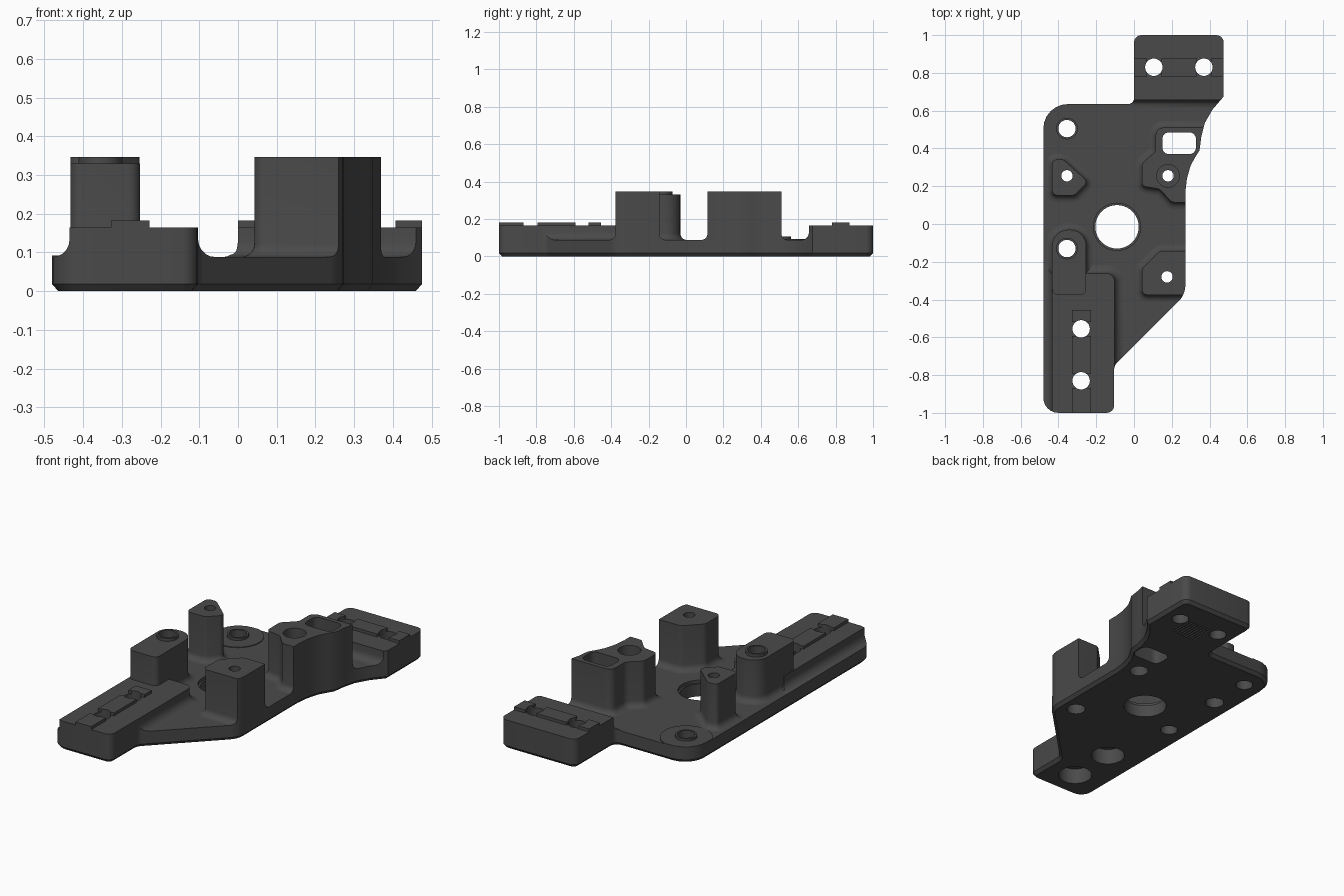
import bpy, bmesh, math
from mathutils import Vector

if "Cube" in bpy.data.objects:
    bpy.data.objects.remove(bpy.data.objects["Cube"])

grey = bpy.data.materials.new("dark_grey")
grey.diffuse_color = (0.068, 0.068, 0.068, 1)
grey.use_nodes = True
grey.node_tree.nodes["Principled BSDF"].inputs["Base Color"].default_value = grey.diffuse_color
PLATE, RAIL, POST = 0.088, 0.165, 0.347


def rounded(corners, n=6):
    """Counter-clockwise outline from (x, y, corner radius)."""
    out = []
    for i, (x, y, r) in enumerate(corners):
        p = Vector((x, y))
        if r == 0:
            out.append(p)
            continue
        a = (Vector(corners[i - 1][:2]) - p).normalized()
        b = (Vector(corners[(i + 1) % len(corners)][:2]) - p).normalized()
        half = a.angle(b) / 2
        c = p + (a + b).normalized() * r / math.sin(half)
        t = r / math.tan(half)
        s, e = p + a * t - c, p + b * t - c
        sweep = math.atan2(s.x * e.y - s.y * e.x, s.dot(e))
        a0 = math.atan2(s.y, s.x)
        out += [c + r * Vector((math.cos(a0 + sweep * k / n), math.sin(a0 + sweep * k / n)))
                for k in range(n + 1)]
    return out


def box(x0, y0, x1, y1, r=0):
    return rounded([(x0, y0, r), (x1, y0, r), (x1, y1, r), (x0, y1, r)])


def circle(x, y, r, n=40):
    return [Vector((x + r * math.cos(2 * math.pi * k / n), y + r * math.sin(2 * math.pi * k / n)))
            for k in range(n)]


def offset(pts, d):
    """Move an outline outward by d."""
    out = []
    for i, p in enumerate(pts):
        u = (p - pts[i - 1]).normalized()
        v = (pts[(i + 1) % len(pts)] - p).normalized()
        nu, nv = Vector((u.y, -u.x)), Vector((v.y, -v.x))
        out.append(p + (nu + nv) * d / (1 + nu.dot(nv)))
    return out


def loft(bm, rings):
    """Closed solid through (outline, height) rings."""
    loops = [[bm.verts.new((p.x, p.y, z)) for p in pts] for pts, z in rings]
    n = len(loops[0])
    faces = [bm.faces.new(loops[0][::-1]), bm.faces.new(loops[-1])]
    for lo, hi in zip(loops, loops[1:]):
        faces += [bm.faces.new((lo[i], lo[(i + 1) % n], hi[(i + 1) % n], hi[i])) for i in range(n)]


def solid(name, *ring_lists):
    bm = bmesh.new()
    for rings in ring_lists:
        loft(bm, rings)
    bmesh.ops.recalc_face_normals(bm, faces=bm.faces)
    me = bpy.data.meshes.new(name)
    bm.to_mesh(me)
    bm.free()
    me.materials.append(grey)
    ob = bpy.data.objects.new(name, me)
    bpy.context.collection.objects.link(ob)
    return ob


def flared(pts, top, r=0.035):
    """Upright wall with a concave fillet where it meets the plate."""
    arc = [(offset(pts, r * (1 - math.sin(a))), PLATE + r * (1 - math.cos(a)))
           for a in (k * math.pi / 10 for k in range(6))]
    return arc + [(pts, top)]


def prism(pts, z0, z1):
    return [(pts, z0), (pts, z1)]


def bore(x, y, steps):
    """Stepped round hole from (radius, height) pairs."""
    return [(circle(x, y, r), z) for r, z in steps]


# Plate outline
outline = rounded([
    (-0.48, -1, 0.08), (-0.105, -1, 0.04), (-0.105, -0.75, 0.05), (0.272, -0.373, 0.12),
    (0.272, 0.17, 0), (0.28, 0.24, 0), (0.3, 0.31, 0), (0.325, 0.355, 0), (0.347, 0.39, 0),
    (0.356, 0.46, 0), (0.375, 0.535, 0), (0.415, 0.605, 0), (0.475, 0.675, 0),
    (0.475, 1, 0.04), (0, 1, 0.04), (0, 0.635, 0.03), (-0.48, 0.635, 0.13)])

# Helpers: outline clip and one combined cutter for every opening
clip = solid("outline_clip", prism(outline, -0.5, 1))
holes = [bore(-0.09, -0.015, [(0.115, -1), (0.115, 0.07), (0.125, 0.07), (0.125, 1)])]
for x, y in ((-0.28, -0.555), (-0.28, -0.83)):
    holes.append(bore(x, y, [(0.09, -1), (0.09, 0.09), (0.046, 0.09), (0.046, 1)]))
for x, y in ((0.105, 0.83), (0.37, 0.83), (-0.355, 0.505), (-0.355, -0.13)):
    holes.append(bore(x, y, [(0.046, -1), (0.046, 1)]))
for x, y in ((-0.355, 0.255), (0.175, -0.28)):
    holes.append(bore(x, y, [(0.05, -1), (0.05, 0.06), (0.03, 0.06), (0.03, 1)]))
holes.append(bore(0.18, 0.255, [(0.05, -1), (0.05, 0.06), (0.03, 0.06), (0.03, 0.25),
                                (0.06, 0.25), (0.06, 1)]))
holes.append(prism(box(0.15, 0.37, 0.328, 0.485, 0.035), -1, 1))
for k in range(9):  # shallow grooves under the rear tab
    x = 0.165 + k * 0.018
    holes.append(prism(box(x, 0.7, x + 0.008, 0.84), -1, 0.008))
cutter = solid("hole_cutter", *holes)

parts = []

# Base plate with chamfered lower edge
parts.append(solid("base_plate", [(offset(outline, -0.016), 0), (outline, 0.018), (outline, PLATE)]))

# Front rail and rear tab, each with a broken locating key
parts.append(solid("front_rail", flared(
    rounded([(-0.435, -1.1, 0), (-0.103, -1.1, 0), (-0.103, -0.262, 0.04), (-0.435, -0.262, 0)]),
    RAIL, 0.045)))
parts.append(solid("rear_tab", flared(box(0, 0.657, 0.6, 1.1), RAIL, 0.04)))
for i, (a, b) in enumerate(((-1.05, -0.868), (-0.795, -0.592), (-0.52, -0.455))):
    parts.append(solid(f"front_key_{i}", prism(box(-0.328, a, -0.228, b), RAIL, 0.182)))
for i, (a, b) in enumerate(((-0.1, 0.068), (0.142, 0.333), (0.407, 0.6))):
    parts.append(solid(f"rear_key_{i}", prism(box(a, 0.78, b, 0.875), RAIL, 0.182)))

# Tall posts
parts.append(solid("left_front_post", flared(rounded([
    (-0.433, -0.375, 0.03), (-0.253, -0.375, 0.03), (-0.253, -0.03, 0.085), (-0.433, -0.03, 0.085)]),
    0.33)))
parts.append(solid("left_rear_post", flared(rounded([
    (-0.433, 0.152, 0.025), (-0.315, 0.152, 0.025), (-0.243, 0.224, 0.025),
    (-0.375, 0.342, 0.03), (-0.433, 0.342, 0.025)]), POST)))
parts.append(solid("right_front_post", flared(rounded([
    (0.042, -0.376, 0.03), (0.4, -0.376, 0), (0.4, -0.143, 0), (0.135, -0.143, 0.04),
    (0.042, -0.236, 0.04)]), POST)))
parts.append(solid("slotted_post", flared(rounded([
    (0.042, 0.2, 0.025), (0.135, 0.185, 0.04), (0.2, 0.115, 0.03), (0.5, 0.115, 0),
    (0.5, 0.51, 0), (0.115, 0.51, 0.04), (0.115, 0.385, 0.045), (0.042, 0.32, 0.04)]), POST)))

# Round seat and the two dowel collars
parts.append(solid("corner_seat", prism(circle(-0.355, 0.505, 0.137), PLATE, PLATE + 0.004)))
parts.append(solid("corner_collar", prism(circle(-0.355, 0.505, 0.057), PLATE, PLATE + 0.018)))
parts.append(solid("post_collar", prism(circle(-0.355, -0.13, 0.057), 0.33, POST)))

# Trim to the outline, drill the openings, shade
for ob in parts:
    bpy.ops.object.select_all(action='DESELECT')
    bpy.context.view_layer.objects.active = ob
    ob.select_set(True)
    for op, tool in (('INTERSECT', clip), ('DIFFERENCE', cutter)):
        if ob.name == "base_plate" and tool == clip:
            continue
        m = ob.modifiers.new("cut", 'BOOLEAN')
        m.operation, m.object, m.solver = op, tool, 'EXACT'
        bpy.ops.object.modifier_apply(modifier=m.name)
    bpy.ops.object.shade_smooth_by_angle(angle=math.radians(30))
for ob in (clip, cutter):
    bpy.data.objects.remove(ob)
